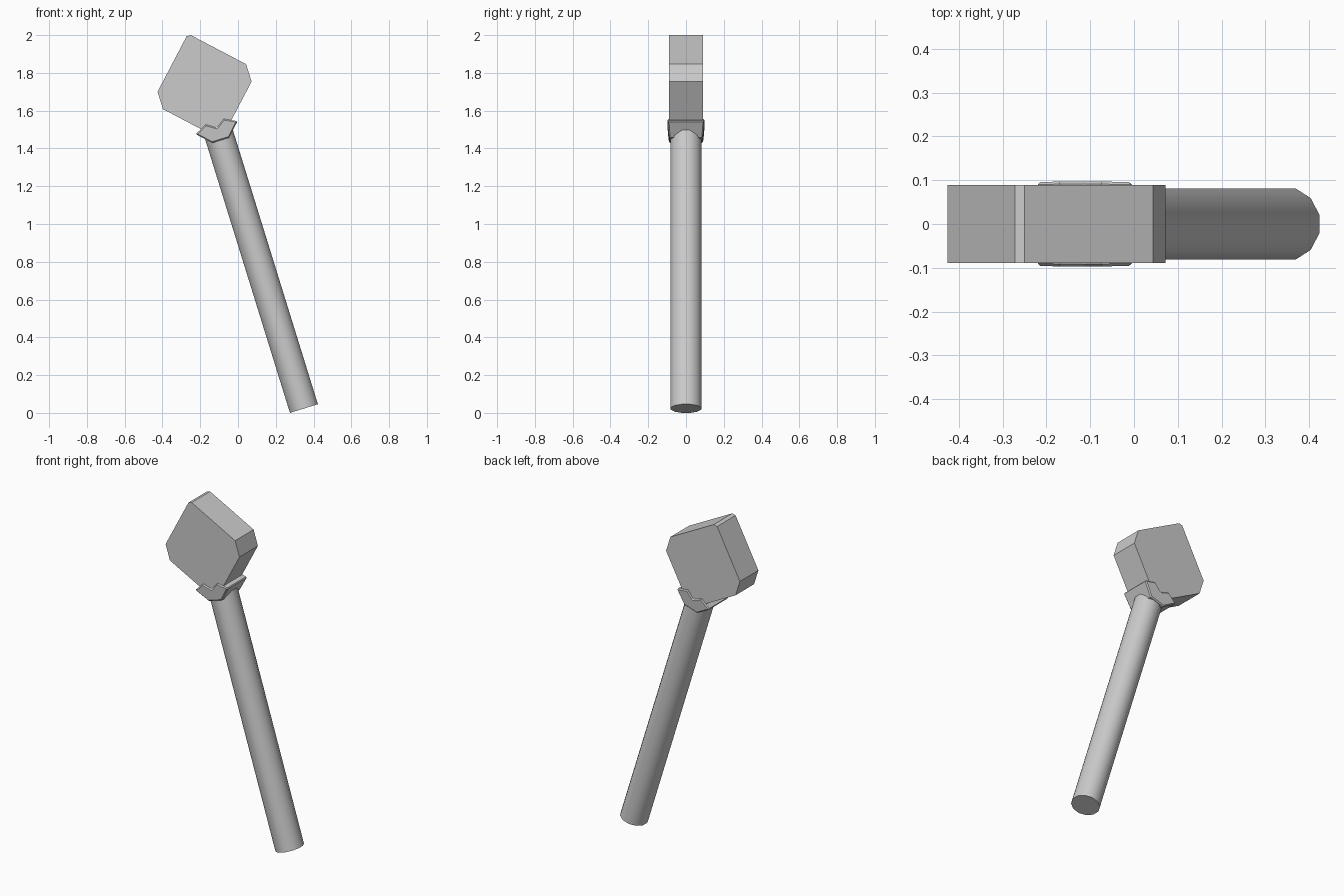
import bpy, bmesh, math
from mathutils import Vector

if "Cube" in bpy.data.objects:
    bpy.data.objects.remove(bpy.data.objects["Cube"])

# Handle axis (tilted in the xz plane) and its perpendicular
BASE = Vector((0.349, 0, 0.023))
TOP = Vector((-0.112, 0, 1.51))
AXIS = (TOP - BASE).normalized()
SIDE = Vector((AXIS.z, 0, -AXIS.x))


def add_object(name, bm):
    bmesh.ops.recalc_face_normals(bm, faces=bm.faces)
    me = bpy.data.meshes.new(name)
    bm.to_mesh(me)
    bm.free()
    ob = bpy.data.objects.new(name, me)
    bpy.context.collection.objects.link(ob)
    return ob


def loft(name, rings):
    """Closed solid from two matching loops of points."""
    bm = bmesh.new()
    a, b = [[bm.verts.new(p) for p in ring] for ring in rings]
    n = len(a)
    bm.faces.new(a)
    bm.faces.new(b[::-1])
    for i in range(n):
        j = (i + 1) % n
        bm.faces.new((a[i], b[i], b[j], a[j]))
    return add_object(name, bm)


# Head: block with point-symmetric chamfered outline
half = [(-0.272, 1.994), (-0.25, 2.0), (0.043, 1.846), (0.072, 1.754)]
cx, cz = -0.177, 1.727
outline = half + [(2 * cx - x, 2 * cz - z) for x, z in half]
loft("head", [[(x, y, z) for x, z in outline] for y in (-0.089, 0.089)])

# Handle: twelve-sided smooth shaft
angles = [math.radians(15 + 30 * i) for i in range(12)]
handle = loft("handle", [[c + SIDE * 0.0802 * math.cos(t) + Vector((0, 0.084 * math.sin(t), 0))
                          for t in angles] for c in (BASE, TOP)])
bpy.context.view_layer.objects.active = handle
handle.select_set(True)
bpy.ops.object.shade_smooth_by_angle(angle=math.radians(40))

# Collar: winged clasp, profile as (across, along axis, half depth)
right = [(0.05, 0.033, 0.097), (0.116, 0.0, 0.096), (0.047, -0.07, 0.09)]
profile = [(0, 0, 0.097)] + right + [(-u, v, d) for u, v, d in reversed(right)]
origin = Vector((-0.113, 0, 1.51))
collar = loft("collar", [[origin + SIDE * u + AXIS * v + Vector((0, s * d, 0))
                          for u, v, d in profile] for s in (-1, 1)])
bev = collar.modifiers.new("rim_bevel", 'BEVEL')
bev.width = 0.006
bev.segments = 1
bev.limit_method = 'ANGLE'
bev.angle_limit = math.radians(60)
